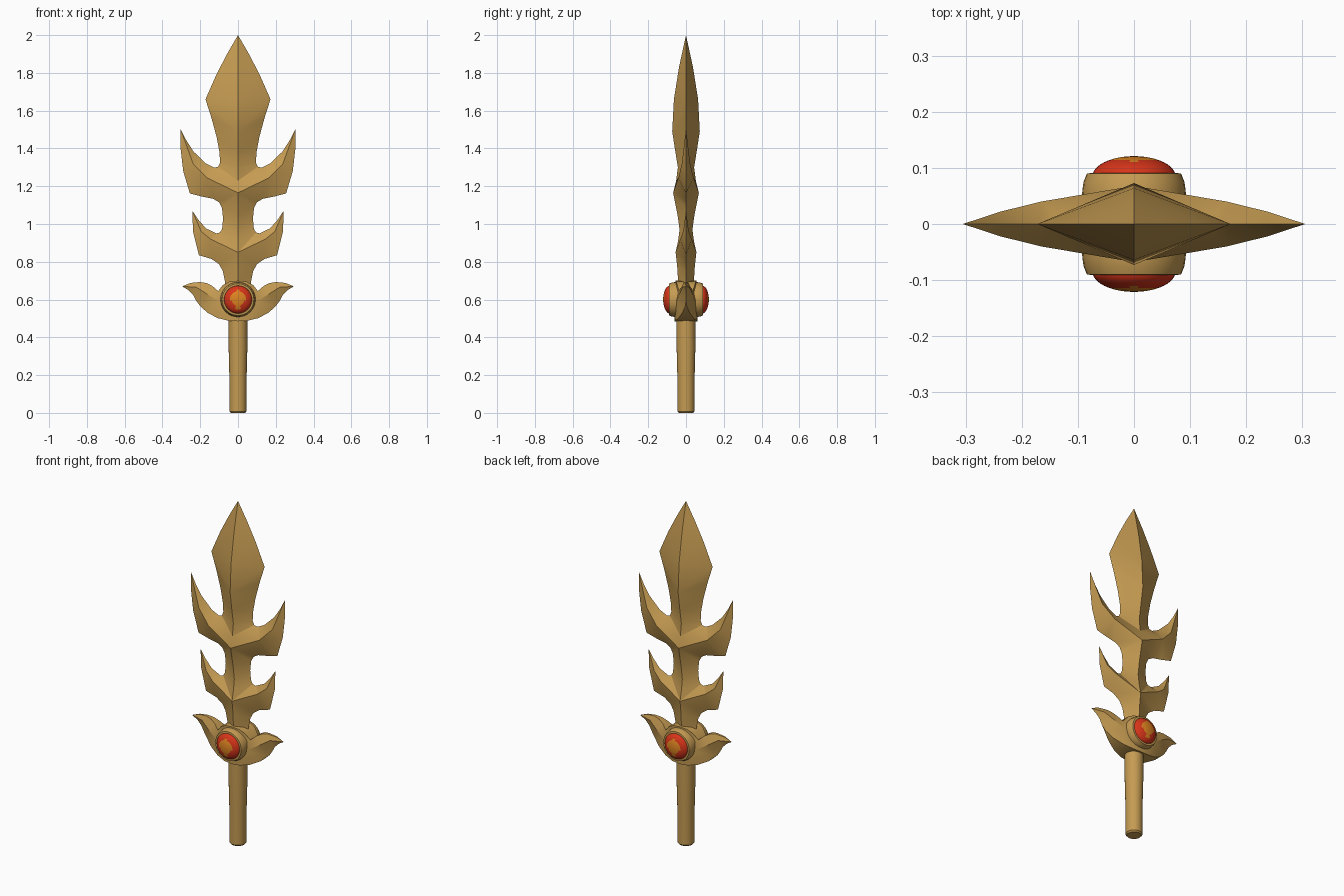
import bpy, bmesh, math
from mathutils import Vector
from mathutils.geometry import delaunay_2d_cdt

if "Cube" in bpy.data.objects:
    bpy.data.objects.remove(bpy.data.objects["Cube"])


def mat(name, rgb):
    m = bpy.data.materials.new(name)
    m.diffuse_color = (*rgb, 1)
    m.use_nodes = True
    m.node_tree.nodes["Principled BSDF"].inputs["Base Color"].default_value = m.diffuse_color
    return m


GOLD = mat("gold", (0.56, 0.33, 0.085))
RED = mat("red", (0.68, 0.035, 0.01))
ORANGE = mat("orange", (0.74, 0.23, 0.015))


def finish(name, bm, mats, angle=30):
    bmesh.ops.remove_doubles(bm, verts=bm.verts, dist=1e-4)
    bmesh.ops.dissolve_degenerate(bm, edges=bm.edges, dist=1e-5)
    bmesh.ops.recalc_face_normals(bm, faces=bm.faces)
    me = bpy.data.meshes.new(name)
    bm.to_mesh(me)
    bm.free()
    ob = bpy.data.objects.new(name, me)
    bpy.context.collection.objects.link(ob)
    for m in mats:
        me.materials.append(m)
    bpy.ops.object.select_all(action='DESELECT')
    ob.select_set(True)
    bpy.context.view_layer.objects.active = ob
    bpy.ops.object.shade_smooth_by_angle(angle=math.radians(angle))
    return ob


def relief(name, edge, centre, inner, creases):
    """Half outline (x, z, half thickness) filled, mirrored left/right and front/back."""
    pts = edge + centre + inner
    n = len(edge) + len(centre)
    lines = [(i, (i + 1) % n) for i in range(n)]
    index = {(p[0], p[1]): i for i, p in enumerate(pts)}
    lines += [(index[a], index[b]) for a, b in creases]
    co, _, faces, orig, _, _ = delaunay_2d_cdt(
        [Vector(p[:2]) for p in pts], lines, [], 1, 1e-5)
    h = [pts[o[0]][2] if o else 0 for o in orig]
    bm = bmesh.new()
    for sx in (1, -1):
        for sy in (1, -1):
            vs = [bm.verts.new((sx * c.x, sy * t, c.y)) for c, t in zip(co, h)]
            for f in faces:
                bm.faces.new([vs[i] for i in f])
        # rim between front and back
        for a, b in zip(edge, edge[1:]):
            if a[2] + b[2] > 0:
                q = [(a, 1), (b, 1), (b, -1), (a, -1)]
                if a[2] == 0:
                    q = q[:3]
                elif b[2] == 0:
                    q = [q[0], q[1], q[3]]
                bm.faces.new([bm.verts.new((sx * p[0], s * p[2], p[1])) for p, s in q])
    return finish(name, bm, [GOLD], 28)


def lathe(name, profile, place, mats, seg=32):
    """Spin (radius, distance) points; place maps (u, v, distance) to a position."""
    bm = bmesh.new()
    rings = []
    for r, t in profile:
        rings.append([bm.verts.new(place(r * math.cos(2 * math.pi * i / seg),
                                         r * math.sin(2 * math.pi * i / seg), t))
                      for i in range(seg)])
    for a, b in zip(rings, rings[1:]):
        for i in range(seg):
            j = (i + 1) % seg
            bm.faces.new((a[i], a[j], b[j], b[i]))
    return finish(name, bm, mats)


# Blade with two pairs of prongs
blade_edge = [(x, z, 0) for x, z in [
    (0, 2), (.058, 1.9), (.115, 1.79), (.172, 1.66), (.14, 1.56), (.113, 1.46), (.098, 1.38),
    (.095, 1.325), (.105, 1.303), (.125, 1.298), (.17, 1.32), (.235, 1.383), (.275, 1.445),
    (.305, 1.505), (.304, 1.4), (.29, 1.28), (.255, 1.162), (.19, 1.145), (.13, 1.133),
    (.1, 1.115), (.085, 1.085), (.079, 1.03), (.084, .975), (.095, .955), (.115, .95),
    (.17, .977), (.212, 1.025), (.242, 1.07), (.238, .96), (.207, .835), (.14, .815),
    (.1, .787), (.08, .75), (.068, .69), (.068, .62)]]
blade_ridge = [(0, .62, .04), (0, .7, .042), (0, .78, .047), (0, .85, .055), (0, .91, .042),
               (0, .97, .034), (0, 1.05, .045), (0, 1.165, .068), (0, 1.23, .052),
               (0, 1.3, .043), (0, 1.38, .056), (0, 1.49, .073), (0, 1.66, .064), (0, 1.83, .037)]
blade_inner = [(.165, 1.245, .04), (.238, 1.32, .022), (.145, .92, .03), (.195, .96, .015)]
relief("blade", blade_edge, blade_ridge, blade_inner, [
    ((.172, 1.66), (0, 1.49)),
    ((0, 1.165), (.165, 1.245)), ((.165, 1.245), (.255, 1.162)),
    ((.165, 1.245), (.238, 1.32)), ((.238, 1.32), (.305, 1.505)),
    ((0, .85), (.145, .92)), ((.145, .92), (.207, .835)),
    ((.145, .92), (.195, .96)), ((.195, .96), (.242, 1.07))])

# Winged guard, thick in the middle and sharp at the tips
guard_edge = [(0, .7, .055), (.045, .695, .052), (.08, .677, .046), (.105, .645, .036),
              (.135, .671, .022), (.165, .687, .014), (.2, .693, .008), (.25, .688, .004),
              (.296, .67, 0), (.262, .65, 0), (.238, .625, 0), (.222, .595, 0), (.2, .565, .004),
              (.16, .529, .02), (.105, .501, .04), (.05, .488, .055), (0, .485, .06)]
relief("guard", guard_edge, [(0, .6, .066)], [(.1, .59, .05), (.165, .63, .035), (.22, .665, .018)],
       [((0, .6), (.1, .59)), ((.1, .59), (.165, .63)),
        ((.165, .63), (.22, .665)), ((.22, .665), (.296, .67))])

# Round settings and gems on front and back
for side, s in (("front", -1), ("back", 1)):
    def place(u, v, t, s=s):
        return (u, s * t, .6 + v)
    lathe(side + "_gem_setting", [(.094, .03), (.092, .06), (.09, .075), (.084, .09),
                                  (.074, .091), (.07, .085), (0, .085)], place, [GOLD])
    cap = [(.074 * math.sin(a), .085 + .036 * math.cos(a))
           for a in [math.pi / 2 * i / 10 for i in range(10, -1, -1)]]
    gem = lathe(side + "_gem", cap, place, [RED, ORANGE], 40)
    for f in gem.data.polygons:
        x, z = f.center.x, f.center.z - .6
        if math.hypot(x, z - .008) < .04 or math.hypot(x, z + .04) < .013:
            f.material_index = 1

# Handle with a bevelled foot
lathe("handle", [(0, 0), (.038, 0), (.045, .008), (.046, .2), (.05, .36), (.05, .55), (0, .55)],
      lambda u, v, t: (u, v, t), [GOLD], 24)
